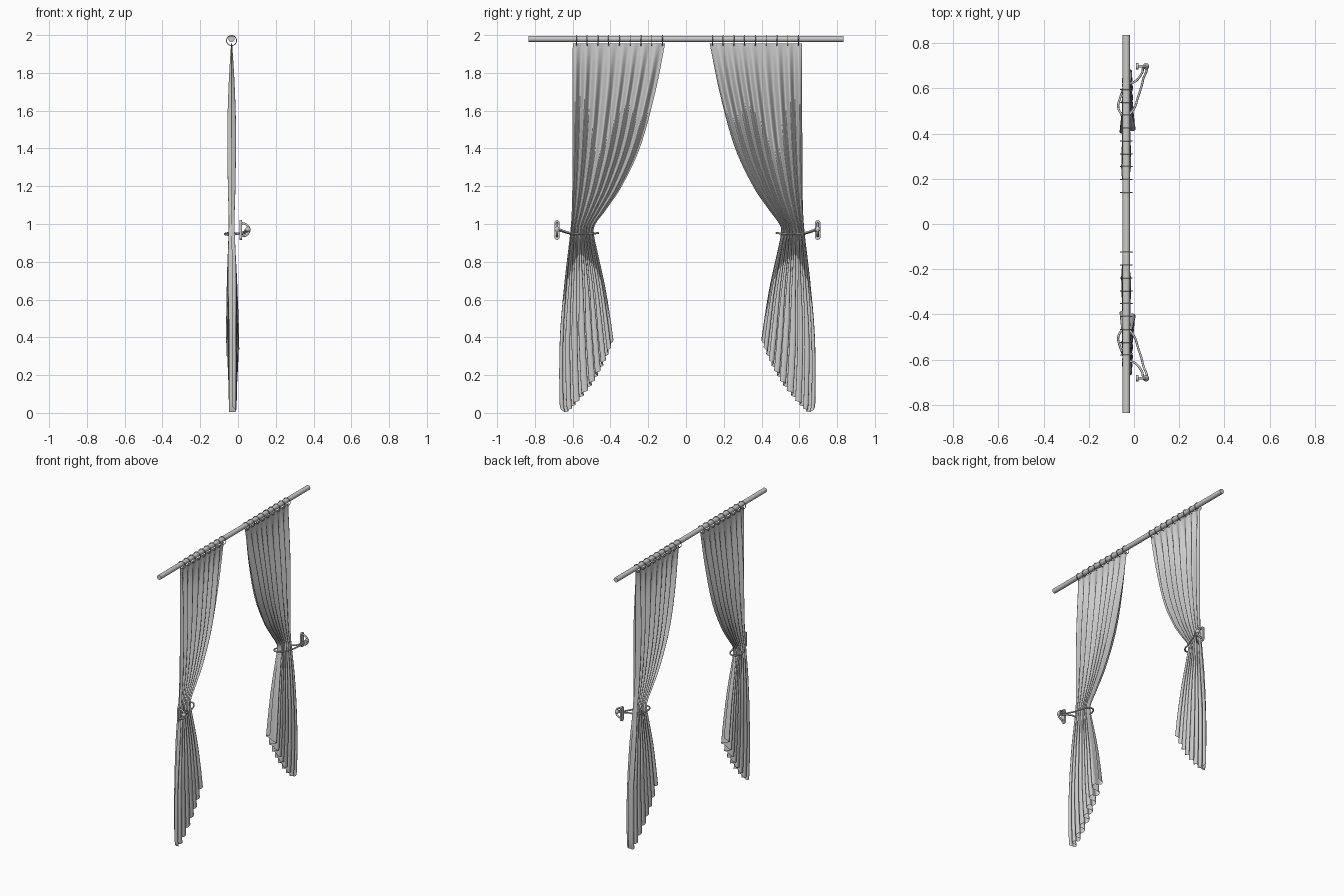
import bpy, bmesh, math
from mathutils import Vector

if "Cube" in bpy.data.objects:
    bpy.data.objects.remove(bpy.data.objects["Cube"])

CX, CY = -0.034, 0.0075      # curtain plane and mirror centre


def spline(table, t):
    """Smooth interpolation through (t, value) pairs with ascending t."""
    n = len(table)
    t = min(max(t, table[0][0]), table[-1][0])
    i = 0
    while i < n - 2 and t > table[i + 1][0]:
        i += 1

    def slope(k):
        a, b = table[max(k - 1, 0)], table[min(k + 1, n - 1)]
        return (b[1] - a[1]) / (b[0] - a[0])
    (t0, v0), (t1, v1) = table[i], table[i + 1]
    h = t1 - t0
    s = (t - t0) / h
    return ((2*s**3 - 3*s**2 + 1) * v0 + (s**3 - 2*s**2 + s) * h * slope(i)
            + (3*s**2 - 2*s**3) * v1 + (s**3 - s**2) * h * slope(i + 1))


# outlines as (height, distance from centre), fold depth and hem height
OUTER = [(0, .668), (.05, .677), (.4, .675), (.7, .65), (.94, .622), (1.05, .613), (1.25, .609), (1.955, .607)]
INNER = [(0, .34), (.39, .392), (.65, .432), (.88, .482), (.94, .494), (.99, .492), (1.07, .435),
         (1.19, .353), (1.4, .253), (1.69, .172), (1.955, .118)]
DEPTH = [(0, .036), (.3, .04), (.7, .03), (.94, .018), (1.02, .016), (1.2, .021), (1.5, .024), (1.75, .016), (1.955, .003)]
HEM = [(0, .03), (.05, .004), (.15, .02), (.33, .08), (.56, .17), (.8, .285), (1, .39)]


def smooth(ob):
    for p in ob.data.polygons:
        p.use_smooth = True


def from_bmesh(name, bm):
    me = bpy.data.meshes.new(name)
    bm.to_mesh(me)
    bm.free()
    ob = bpy.data.objects.new(name, me)
    bpy.context.collection.objects.link(ob)
    smooth(ob)
    return ob


def tube(name, pts, radius, cyclic=False):
    cu = bpy.data.curves.new(name, 'CURVE')
    cu.dimensions = '3D'
    cu.bevel_depth, cu.bevel_resolution, cu.resolution_u = radius, 3, 8
    cu.use_fill_caps = True
    sp = cu.splines.new('BEZIER')
    sp.bezier_points.add(len(pts) - 1)
    for bp, p in zip(sp.bezier_points, pts):
        bp.co = p
        bp.handle_left_type = bp.handle_right_type = 'AUTO'
    sp.use_cyclic_u = cyclic
    ob = bpy.data.objects.new(name, cu)
    bpy.context.collection.objects.link(ob)
    return ob


def curtain(name, s, nu=160, nv=90):
    bm = bmesh.new()
    rows = []
    for j in range(nv + 1):
        row = []
        for i in range(nu + 1):
            u = i / nu
            hem = spline(HEM, u)
            z = 1.955 + (hem - 1.955) * j / nv
            o, n = spline(OUTER, z), spline(INNER, z)
            w = u + .018 * math.sin(9 * u) * math.sin(math.pi * u)
            ph = 2 * math.pi * 8 * w
            low = max(0, min(1, (.94 - z) / .5))
            amp = spline(DEPTH, z) * (1 - .55 * low * (1 - u)**2) * (.85 + .15 * math.sin(5 * u + 2))
            edge = math.sin(math.pi * u) ** .5 if 0 < u < 1 else 0
            y = o + (n - o) * u + .012 * edge * low * math.sin(2 * ph)
            x = CX + .006 * low + amp * math.sin(ph)
            row.append(bm.verts.new((x, CY + s * y, z)))
        rows.append(row)
    for a, b in zip(rows, rows[1:]):
        for i in range(nu):
            bm.faces.new((a[i], a[i + 1], b[i + 1], b[i]))
    bmesh.ops.recalc_face_normals(bm, faces=bm.faces)
    return from_bmesh(name, bm)


# curtain rod
bpy.ops.mesh.primitive_cylinder_add(vertices=32, radius=.0165, depth=1.67,
                                    location=(CX, 0, 1.98), rotation=(math.pi / 2, 0, 0))
rod = bpy.context.object
rod.name = "curtain_rod"
bpy.ops.object.shade_smooth_by_angle()

for side, s in (("left", -1), ("right", 1)):
    def P(x, y, z):
        return Vector((x, CY + s * y, z))

    curtain(side + "_curtain", s)

    # rings on the rod
    for k in range(9):
        bpy.ops.mesh.primitive_torus_add(major_radius=.0265, minor_radius=.0022,
                                         major_segments=32, minor_segments=8,
                                         location=P(CX, .132 + k * .057, 1.9715),
                                         rotation=(math.pi / 2, 0, 0))
        bpy.context.object.name = f"{side}_ring_{k + 1}"
        smooth(bpy.context.object)

    # tieback rope looping round the waist out to the hook
    tube(side + "_tieback", [P(*p) for p in (
        (.048, .69, .972), (.04, .63, .955), (.018, .555, .947), (-.005, .495, .95),
        (-.036, .472, .952), (-.066, .495, .95), (-.06, .555, .943), (-.03, .607, .945),
        (.008, .625, .95), (.035, .66, .96))], .005, True)

    # wall plate: flattened capsule
    bm = bmesh.new()
    ring = []
    for k in range(24):
        a = 2 * math.pi * k / 24
        zc = .968 + (.038 if math.sin(a) >= 0 else -.038)
        ring.append(bm.verts.new(P(.008, .69 + .014 * math.cos(a), zc + .014 * math.sin(a))))
    face = bm.faces.new(ring)
    ext = bmesh.ops.extrude_face_region(bm, geom=[face])
    bmesh.ops.translate(bm, vec=(.012, 0, 0),
                        verts=[g for g in ext["geom"] if isinstance(g, bmesh.types.BMVert)])
    bmesh.ops.recalc_face_normals(bm, faces=bm.faces)
    plate = from_bmesh(side + "_hook_plate", bm)
    for p in plate.data.polygons:
        p.use_smooth = False

    # curved hook and its knob
    tube(side + "_hook", [P(.015, .69, 1.005), (P(.042, .69, .998)), P(.06, .69, .97),
                          P(.045, .69, .942), P(.015, .69, .935)], .006)
    bpy.ops.mesh.primitive_uv_sphere_add(segments=20, ring_count=12, radius=.014,
                                         location=P(.053, .69, .972))
    bpy.context.object.name = side + "_hook_knob"
    smooth(bpy.context.object)
